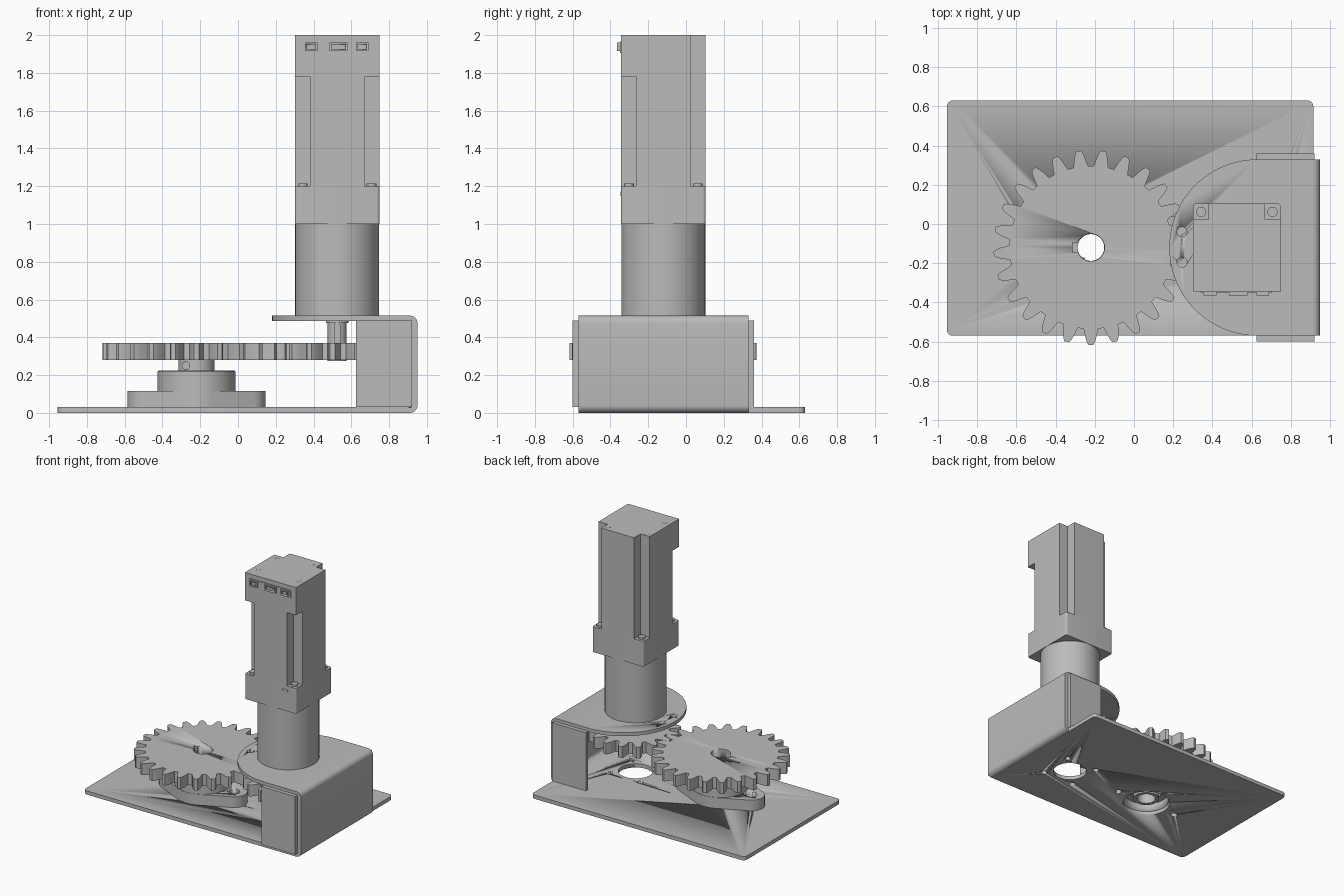
import bpy, bmesh, math
from mathutils import Vector
from mathutils.geometry import convex_hull_2d

if "Cube" in bpy.data.objects:
    bpy.data.objects.remove(bpy.data.objects["Cube"])

steel = bpy.data.materials.new("plain_grey")
steel.use_nodes = True
GREY = (0.5, 0.5, 0.5, 1)
steel.diffuse_color = GREY
steel.node_tree.nodes["Principled BSDF"].inputs["Base Color"].default_value = GREY

GEAR = (-0.22, -0.12)     # large gear axis
MOTOR = (0.525, -0.12)    # motor axis
Y0, Y1 = -0.57, 0.33      # bracket width


def finish(name, bm):
    bmesh.ops.recalc_face_normals(bm, faces=bm.faces)
    mesh = bpy.data.meshes.new(name)
    bm.to_mesh(mesh)
    bm.free()
    mesh.materials.append(steel)
    ob = bpy.data.objects.new(name, mesh)
    bpy.context.collection.objects.link(ob)
    bpy.ops.object.select_all(action='DESELECT')
    ob.select_set(True)
    bpy.context.view_layer.objects.active = ob
    bpy.ops.object.shade_smooth_by_angle(angle=math.radians(30))
    return ob


def prism(name, outline, lo, hi, axis='z'):
    """Extrude a 2D outline along z, or an xz outline along y."""
    bm = bmesh.new()
    place = (lambda a, b: (a, b, lo)) if axis == 'z' else (lambda a, b: (a, lo, b))
    face = bm.faces.new([bm.verts.new(place(a, b)) for a, b in outline])
    move = (0, 0, hi - lo) if axis == 'z' else (0, hi - lo, 0)
    new = bmesh.ops.extrude_face_region(bm, geom=[face])["geom"]
    bmesh.ops.translate(bm, vec=move, verts=[v for v in new if isinstance(v, bmesh.types.BMVert)])
    return finish(name, bm)


def arc(c, r, a0, a1, n):
    return [(c[0] + r * math.cos(math.radians(a0 + (a1 - a0) * i / n)),
             c[1] + r * math.sin(math.radians(a0 + (a1 - a0) * i / n))) for i in range(n + 1)]


def circle(c, r, n=32):
    return arc(c, r, 0, 360, n)[:-1]


def rect(x0, x1, y0, y1, r=0):
    if not r:
        return [(x0, y0), (x1, y0), (x1, y1), (x0, y1)]
    corners = [(x1 - r, y1 - r), (x0 + r, y1 - r), (x0 + r, y0 + r), (x1 - r, y0 + r)]
    return [p for i, c in enumerate(corners) for p in arc(c, r, 90 * i, 90 * i + 90, 6)]


def cut(ob, *cutters):
    for c in cutters:
        mod = ob.modifiers.new("cut", 'BOOLEAN')
        mod.operation, mod.solver, mod.object = 'DIFFERENCE', 'EXACT', c
        bpy.context.view_layer.objects.active = ob
        bpy.ops.object.modifier_apply(modifier=mod.name)
        bpy.data.objects.remove(c)


def holes(ob, spots, r, lo, hi):
    cut(ob, *[prism("hole_cutter", circle(s, r), lo, hi) for s in spots])


def lathe(name, profile, c, n=64):
    """Revolve a closed (radius, z) profile about a vertical axis."""
    bm = bmesh.new()
    rings = [[bm.verts.new((c[0] + r * math.cos(math.tau * i / n),
                            c[1] + r * math.sin(math.tau * i / n), z))
              for r, z in profile] for i in range(n)]
    for i in range(n):
        a, b = rings[i], rings[(i + 1) % n]
        for j in range(len(profile)):
            k = (j + 1) % len(profile)
            bm.faces.new((a[j], b[j], b[k], a[k]))
    return finish(name, bm)


def gear_outline(c, teeth, first):
    m = 0.0368
    pitch_r = teeth * m / 2
    shape = [(-0.36, -1.2), (-0.31, -0.75), (-0.24, 0), (-0.17, 0.6), (-0.1, 1)]
    shape += [(-f, h) for f, h in reversed(shape)]
    pts = []
    for t in range(teeth):
        for f, h in shape:
            a = math.radians(first) + (t + f) * math.tau / teeth
            r = pitch_r + h * m
            pts.append((c[0] + r * math.cos(a), c[1] + r * math.sin(a)))
    return pts


def around(c, dx, dy):
    return [(c[0] + sx * dx, c[1] + sy * dy) for sx in (-1, 1) for sy in (-1, 1)]


# Base plate with clearance and bolt holes
base = prism("base_plate", rect(-0.955, 0.915, Y0, 0.63, 0.03), 0, 0.03)
holes(base, [GEAR], 0.175, -0.1, 0.1)
holes(base, [MOTOR], 0.125, -0.1, 0.1)
holes(base, around(MOTOR, 0.137, 0.137), 0.022, -0.1, 0.1)
bolts = [(GEAR[0] + s * 0.27, GEAR[1]) for s in (-1, 1)]
holes(base, bolts, 0.025, -0.1, 0.1)

# Folded bracket: lower bend, wall, upper bend and round-nosed motor shelf
fold = [(0.88, 0)] + arc((0.91, 0.04), 0.04, -90, 0, 6) + arc((0.91, 0.475), 0.04, 0, 90, 6)
fold += [(0.63, 0.515), (0.63, 0.487)] + arc((0.91, 0.475), 0.012, 90, 0, 4)
fold += arc((0.91, 0.04), 0.012, 0, -90, 4) + [(0.88, 0.028)]
prism("bracket_wall", fold, Y0, Y1, 'y')
shelf = prism("motor_shelf", arc((0.63, -0.12), 0.45, 90, 270, 48), 0.487, 0.515)
holes(shelf, [(0.245, -0.04), (0.245, -0.195)], 0.025, 0.4, 0.6)
for name, y in (("front_side_panel", Y0 - 0.03), ("back_side_panel", Y1)):
    prism(name, rect(0.625, 0.92, 0.03, 0.49), y, y + 0.03, 'y')

# Flanged bearing under the large gear
pts = [Vector(p) for p in circle(GEAR, 0.21, 64) + circle(bolts[0], 0.095) + circle(bolts[1], 0.095)]
flange = prism("bearing_flange", [tuple(pts[i]) for i in convex_hull_2d(pts)], 0.03, 0.115)
holes(flange, [GEAR], 0.165, 0, 0.2)
holes(flange, bolts, 0.04, 0, 0.2)
lathe("bearing_housing", [(0.068, 0.28), (0.095, 0.28), (0.095, 0.225), (0.2, 0.225), (0.207, 0.218),
                          (0.207, 0.11), (0.165, 0.11), (0.165, 0.09), (0.11, 0.09), (0.11, 0.12),
                          (0.095, 0.12), (0.095, 0.04), (0.068, 0.04)], GEAR)
prism("set_screw", circle((-0.275, 0.25), 0.022, 16), -0.225, -0.17, 'y')

# Meshing gears
large = prism("large_gear", gear_outline(GEAR, 25, 270), 0.28, 0.37)
holes(large, [GEAR], 0.07, 0.2, 0.5)
cut(large, prism("keyway_cutter", rect(-0.315, -0.25, -0.143, -0.097), 0.2, 0.5))
prism("pinion_gear", gear_outline((0.533, -0.12), 16, 180 + 0.75 * 22.5), 0.28, 0.37)

# Output shaft with key
prism("output_shaft", circle(MOTOR, 0.05), 0.275, 0.5)
prism("shaft_collar", circle(MOTOR, 0.06), 0.475, 0.49)
prism("shaft_key", arc((0.525, 0.46), 0.018, 0, 180, 8) + [(0.507, 0.37), (0.543, 0.37)],
      -0.178, -0.16, 'y')

# Motor: gearbox, flange block, notched body and cap
H, N = 0.224, 0.08
X0, X1, YF, YB = MOTOR[0] - H, MOTOR[0] + H, MOTOR[1] - H, MOTOR[1] + H
prism("gearbox", circle(MOTOR, 0.222, 96), 0.515, 1.0)
prism("motor_flange", rect(X0, X1, YF, YB, 0.015), 1.0, 1.2)
back = [(X1, YB - N), (X1 - N, YB - N), (X1 - N, YB), (X0 + N, YB), (X0 + N, YB - N), (X0, YB - N)]
front = [(X0, YF + N), (X0 + N, YF + N), (X0 + N, YF), (X1 - N, YF), (X1 - N, YF + N), (X1, YF + N)]
prism("motor_body", front + back, 1.2, 1.78)
prism("motor_cap", [(X0, YF), (X1, YF)] + back, 1.78, 2.0)

# Flange screws and cap screws
for i, s in enumerate(around(MOTOR, H - 0.042, H - 0.042)):
    prism("flange_screw_%d" % i, circle(s, 0.026, 20), 1.19, 1.215)
for i, s in enumerate([(0.345, 0.0), (0.35, -0.24), (0.7, -0.24), (0.64, 0.06)]):
    prism("cap_screw_%d" % i, circle(s, 0.02, 20), 1.99, 2.001)

# Side vent slots low on the motor flange
for i, x in enumerate((0.625, 0.665)):
    prism("flange_pin_%d" % i, circle((x, 1.16), 0.013, 12), YF - 0.004, YF + 0.01, 'y')

# Connectors on the front of the cap
prism("connector_plate", rect(0.34, 0.705, 1.905, 1.965), YF - 0.005, YF + 0.01, 'y')
for i, (a, b) in enumerate([(0.355, 0.42), (0.485, 0.58), (0.625, 0.69)]):
    shell = prism("connector_%d" % i, rect(a, b, 1.915, 1.96), YF - 0.02, YF, 'y')
    cut(shell, prism("socket_cutter", rect(a + 0.01, b - 0.01, 1.924, 1.951), YF - 0.05, YF - 0.008, 'y'))
